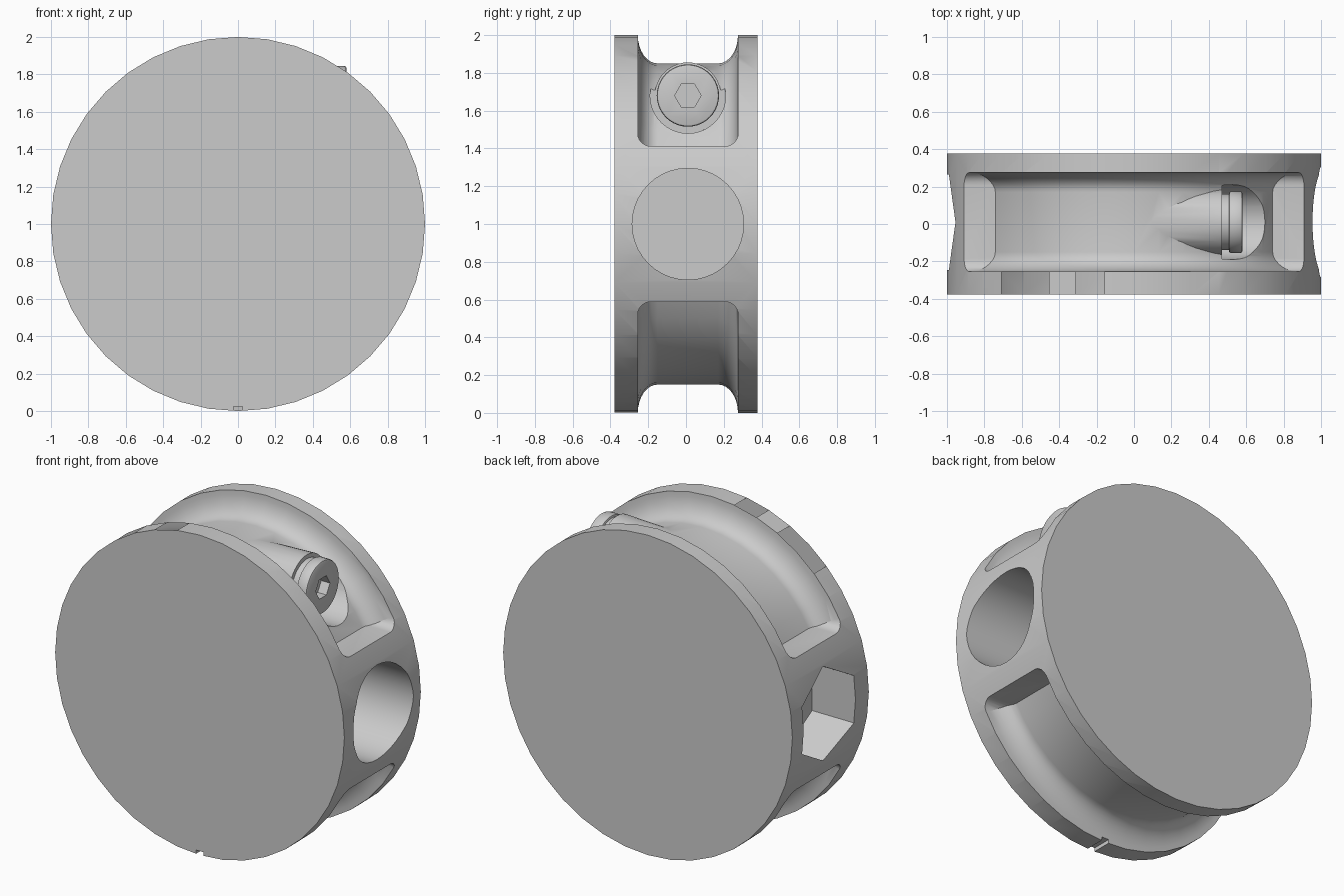
import bpy, bmesh
from math import cos, sin, pi, radians
from mathutils import Matrix, Vector

if "Cube" in bpy.data.objects:
    bpy.data.objects.remove(bpy.data.objects["Cube"])

MID = Vector((0, 0.01, 1))        # centre of the groove and bores
SCREW_Z = 1.68

metal = bpy.data.materials.new("light grey")
metal.use_nodes = True
metal.diffuse_color = (0.6, 0.6, 0.6, 1)
metal.node_tree.nodes["Principled BSDF"].inputs["Base Color"].default_value = (0.6, 0.6, 0.6, 1)


def to_object(bm, name):
    bmesh.ops.recalc_face_normals(bm, faces=bm.faces)
    mesh = bpy.data.meshes.new(name)
    bm.to_mesh(mesh)
    bm.free()
    mesh.materials.append(metal)
    ob = bpy.data.objects.new(name, mesh)
    bpy.context.collection.objects.link(ob)
    return ob


def rod(name, x0, x1, r0, r1, z, sides=40, spin=0):
    """Round or prismatic bar along x."""
    bm = bmesh.new()
    place = (Matrix.Translation(((x0 + x1) / 2, MID.y, z))
             @ Matrix.Rotation(pi / 2, 4, 'Y') @ Matrix.Rotation(spin, 4, 'Z'))
    bmesh.ops.create_cone(bm, cap_ends=True, segments=sides, radius1=r0,
                          radius2=r1, depth=x1 - x0, matrix=place)
    return to_object(bm, name)


def box(name, size, centre, round_x=0):
    """Box whose edges along x may be rounded."""
    bm = bmesh.new()
    bmesh.ops.create_cube(bm, size=1, matrix=Matrix.Translation(centre) @ Matrix.Diagonal((*size, 1)))
    if round_x:
        edges = [e for e in bm.edges if abs(e.verts[0].co.x - e.verts[1].co.x) > 0.1]
        bmesh.ops.bevel(bm, geom=edges, offset=round_x, segments=6, profile=0.5, affect='EDGES')
    return to_object(bm, name)


def combine(ob, tool, operation='DIFFERENCE'):
    mod = ob.modifiers.new("combine", 'BOOLEAN')
    mod.operation, mod.solver, mod.object = operation, 'EXACT', tool
    apply(ob, mod)
    bpy.data.objects.remove(tool)


def apply(ob, mod):
    bpy.ops.object.select_all(action='DESELECT')
    bpy.context.view_layer.objects.active = ob
    ob.select_set(True)
    bpy.ops.object.modifier_apply(modifier=mod.name)


def groove_ring():
    """Ring with a filleted floor, turned about the y axis."""
    arc = [(0.16 + 0.105 * cos(i * pi / 16), -0.15 * sin(i * pi / 16)) for i in range(9)]
    half = [(0.265, 0.2)] + arc
    outline = half + [(-y, r) for y, r in reversed(half)]
    bm = bmesh.new()
    verts = [bm.verts.new(MID + Vector((0, y, 1 + r))) for y, r in outline]
    edges = [bm.edges.new((verts[i], verts[i - 1])) for i in range(len(verts))]
    bmesh.ops.spin(bm, geom=verts + edges, cent=MID, axis=(0, 1, 0),
                   angle=2 * pi, steps=40, use_duplicate=False)
    bmesh.ops.remove_doubles(bm, verts=bm.verts, dist=0.0005)
    return to_object(bm, "groove_cutter")


# Disc body
bm = bmesh.new()
bmesh.ops.create_cone(bm, cap_ends=True, segments=40, radius1=1, radius2=1, depth=0.755,
                      matrix=Matrix.Translation((0, 0, 1)) @ Matrix.Rotation(pi / 2, 4, 'X'))
body = to_object(bm, "disc_body")

# Upper and lower grooves with level, round-cornered ends
for side in (1, -1):
    groove = groove_ring()
    limit = box("groove_limit", (3, 0.533, 1), MID + Vector((0, 0, side * 0.912)), 0.07)
    combine(groove, limit, 'INTERSECT')
    combine(body, groove)

# Screw boss rising from the groove floor, and the recess for the head
combine(body, rod("screw_boss", 0, 0.6, 0.16, 0.18, SCREW_Z), 'UNION')
combine(body, rod("head_recess", 0.47, 1.3, 0.2, 0.2, SCREW_Z))

# Round bore on one side, hexagonal pocket on the other
combine(body, rod("round_bore", 0.2, 1.3, 0.295, 0.295, 1))
combine(body, rod("hex_pocket", -1.3, -0.7, 0.295, 0.295, 1, 6, radians(30)))

# Index notch in the front flange
combine(body, box("index_notch", (0.05, 0.3, 0.05), (0, -0.35, 0)))

# Socket-head screw
collar = rod("screw_collar", 0.46, 0.515, 0.15, 0.15, SCREW_Z)
head = rod("screw_head", 0.507, 0.58, 0.165, 0.165, SCREW_Z)
bevel = head.modifiers.new("rim", 'BEVEL')
bevel.width, bevel.segments = 0.012, 2
apply(head, bevel)
combine(head, rod("hex_socket", 0.52, 0.7, 0.07, 0.07, SCREW_Z, 6))

bpy.ops.object.select_all(action='DESELECT')
for ob in (body, collar, head):
    ob.select_set(True)
bpy.context.view_layer.objects.active = body
bpy.ops.object.shade_smooth_by_angle(angle=radians(30))
